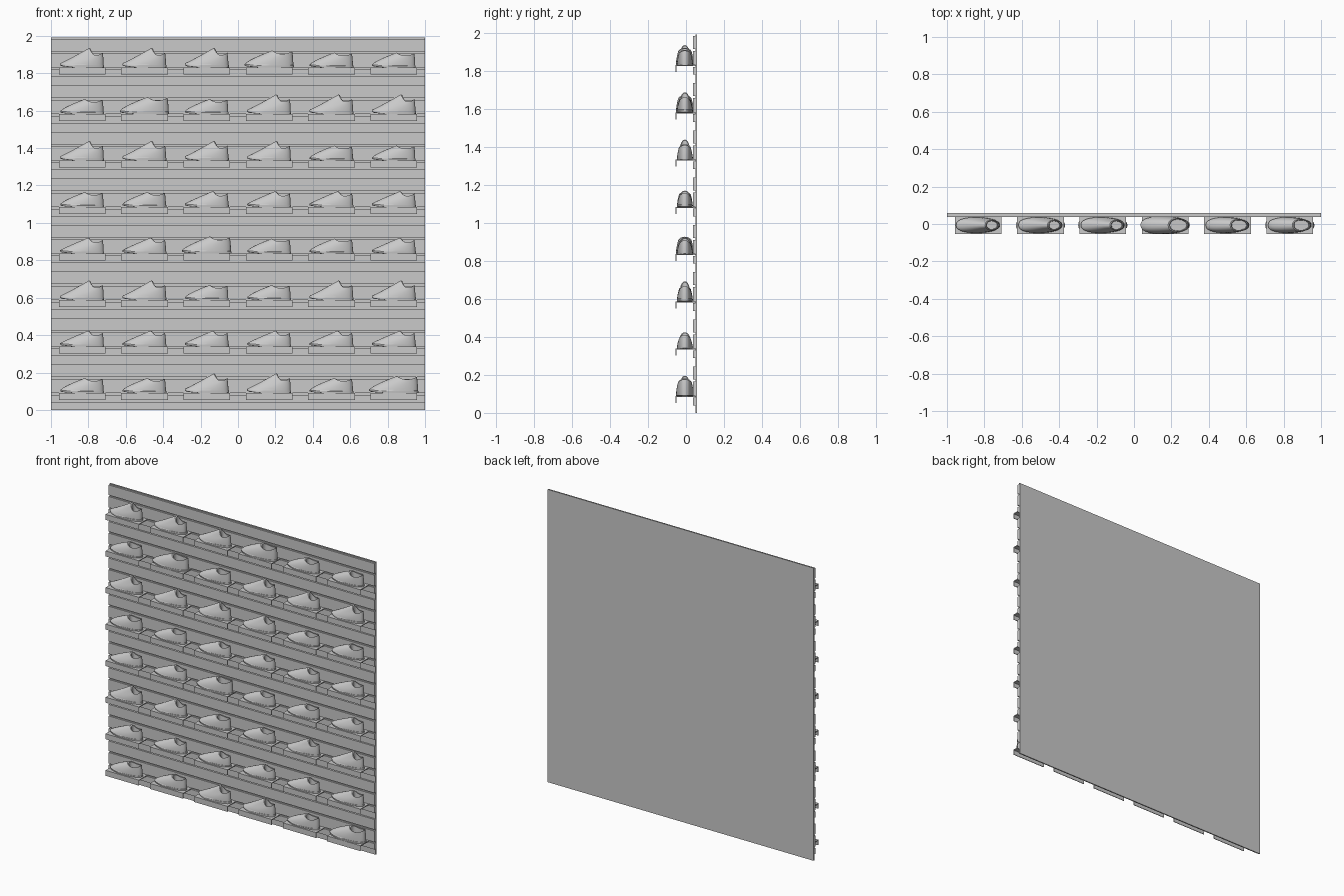
import bpy, bmesh
from math import cos, sin, pi, copysign

cube = bpy.data.objects.get("Cube")
if cube:
    bpy.data.objects.remove(cube, do_unlink=True)

grey = bpy.data.materials.new("light_grey")
grey.use_nodes = True
grey.diffuse_color = (0.588, 0.588, 0.588, 1)
grey.node_tree.nodes["Principled BSDF"].inputs["Base Color"].default_value = grey.diffuse_color

ROWS, PITCH, FIRST = 8, 0.2486, 0.09
SEGMENTS = 28


def add_object(name, mesh, location=(0, 0, 0), scale=(1, 1, 1)):
    obj = bpy.data.objects.new(name, mesh)
    obj.location, obj.scale = location, scale
    bpy.context.collection.objects.link(obj)
    return obj


def box_mesh(name, boxes):
    """Mesh made of boxes, each given as (x0, x1, y0, y1, z0, z1)."""
    bm = bmesh.new()
    for x0, x1, y0, y1, z0, z1 in boxes:
        for v in bmesh.ops.create_cube(bm, size=1)["verts"]:
            v.co.x = x1 if v.co.x > 0 else x0
            v.co.y = y1 if v.co.y > 0 else y0
            v.co.z = z1 if v.co.z > 0 else z0
    mesh = bpy.data.meshes.new(name)
    bm.to_mesh(mesh)
    bm.free()
    mesh.materials.append(grey)
    return mesh


def lerp(a, b, t):
    return a + (b - a) * t


def shoe_mesh(name, length, height, tongue_x, rise, heel_z, side_z, collar_w):
    """Rings climb from the sole to the collar, then drop inside to the insole."""
    # Ring: front x, front z, back x, back z, side z, half width
    rings = [(0.05, 0.07, 0.97, 0.0, 0.0, 0.036),
             (0.0, 0.12, 1.0, 0.02, 0.0, 0.041),
             (0.0, 0.2, 1.0, 0.13, 0.12, 0.042)]
    steps = 8
    for i in range(steps + 1):
        t = i / steps
        rings.append((lerp(0.012, tongue_x, t ** 1.3), lerp(0.23, 1, t ** rise),
                      lerp(0.988, 0.965, t * t), lerp(0.14, heel_z, t),
                      lerp(0.13, side_z, t), lerp(0.041, collar_w, t ** 1.5)))
    rings.append((tongue_x + 0.03, 0.96, 0.945, heel_z - 0.02, side_z - 0.02, collar_w - 0.004))
    rings.append((tongue_x + 0.04, 0.32, 0.93, 0.3, 0.3, collar_w - 0.005))

    bm = bmesh.new()
    loops = []
    for xf, zf, xb, zb, zs, w in rings:
        loop = []
        for k in range(SEGMENTS):
            c, s = cos(2 * pi * k / SEGMENTS), sin(2 * pi * k / SEGMENTS)
            x = (xf + xb) / 2 + (xb - xf) / 2 * c - 0.5
            y = w * copysign(abs(s) ** 0.8, s) * (1 - 0.08 * c)
            z = lerp(zs, zb if c > 0 else zf, abs(c) ** 2.2)
            loop.append(bm.verts.new((x * length, y, z * height)))
        loops.append(loop)
    for low, high in zip(loops, loops[1:]):
        for k in range(SEGMENTS):
            n = (k + 1) % SEGMENTS
            bm.faces.new((low[k], low[n], high[n], high[k]))
    bm.faces.new(loops[0][::-1])
    bm.faces.new(loops[-1])
    mesh = bpy.data.meshes.new(name)
    bm.to_mesh(mesh)
    bm.free()
    mesh.materials.append(grey)
    return mesh


# Back board with horizontal slats
add_object("back_board", box_mesh("back_board", [(-1, 1, 0.05, 0.058, 0, 1.99)]))
slats = []
for r in range(ROWS):
    s = FIRST + r * PITCH
    for z0, z1 in ((-0.05, -0.01), (0, 0.075), (0.085, 0.154)):
        slats.append((-1, 1, 0.038, 0.051, s + z0, s + z1))
add_object("wall_slats", box_mesh("wall_slats", slats))

# Shelf: thin plate hooked into a groove, with a front lip
shelf = box_mesh("shelf", [(-0.125, 0.125, -0.054, 0.05, -0.006, 0),
                           (-0.125, 0.125, -0.054, -0.05, -0.037, -0.005)])

# Shoe styles, and the style on each shelf from the top row down
high = shoe_mesh("high_shoe", 0.236, 0.105, 0.66, 1.4, 0.76, 0.63, 0.026)
low = shoe_mesh("low_shoe", 0.236, 0.085, 0.64, 1.2, 0.85, 0.7, 0.027)
slip = shoe_mesh("slip_on_shoe", 0.234, 0.08, 0.56, 1.0, 0.95, 0.8, 0.031)
styles = {"A": ("high_shoe", high, (1, 1, 1)),
          "L": ("low_shoe", low, (1, 1, 1)),
          "C": ("slip_on_shoe", slip, (1, 1, 1)),
          "B": ("large_slip_on_shoe", slip, (1.13, 1.13, 1.14))}
layout = ["AAABCC", "CBCAAA", "AAAACC", "CCLLLL",
          "LLBCCL", "AACCAA", "LLLLLL", "CCAACB"]

shoes = []
for r, row in enumerate(reversed(layout)):
    for c, key in enumerate(row):
        x, z = (c - 2.5) / 3, FIRST + r * PITCH
        add_object("shelf", shelf, (x, 0, z))
        name, mesh, scale = styles[key]
        shoes.append(add_object(name, mesh, (x, -0.006, z), scale))

# Smooth shading, once per shared shoe mesh
for mesh in (high, low, slip):
    obj = next(o for o in shoes if o.data == mesh)
    bpy.ops.object.select_all(action="DESELECT")
    obj.select_set(True)
    bpy.context.view_layer.objects.active = obj
    bpy.ops.object.shade_smooth_by_angle(angle=0.7)
